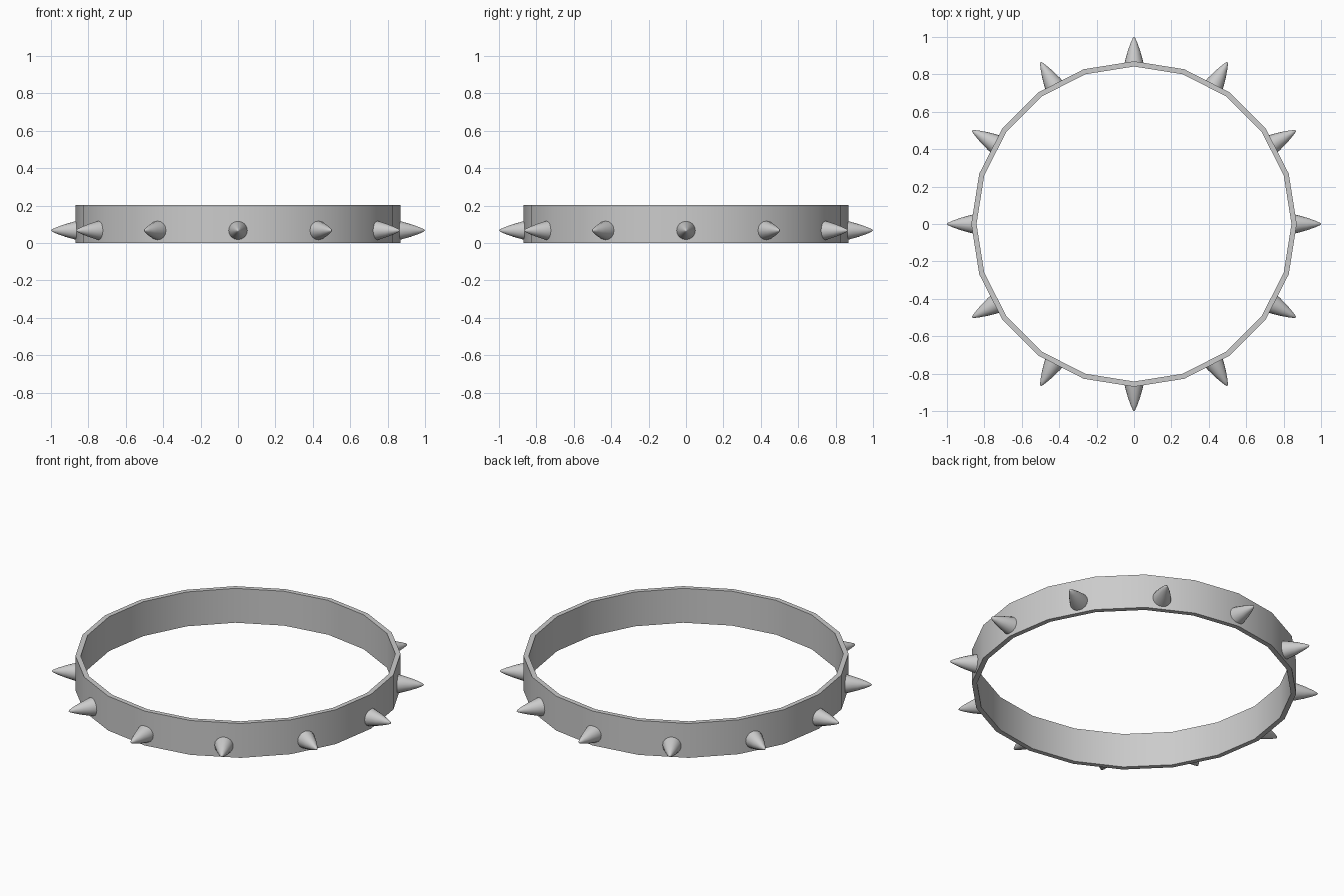
import bpy
import bmesh
from math import cos, sin, pi
from mathutils import Matrix, Vector

cube = bpy.data.objects.get("Cube")
if cube:
    bpy.data.objects.remove(cube)

metal = bpy.data.materials.new("grey metal")
metal.use_nodes = True
GREY = (0.6, 0.6, 0.6, 1)
metal.diffuse_color = GREY
metal.node_tree.nodes["Principled BSDF"].inputs["Base Color"].default_value = GREY


def lathe(name, profile, sides, closed):
    """Revolve (radius, height) points about z; a zero radius makes a tip."""
    bm = bmesh.new()
    rings = []
    for r, z in profile:
        count = sides if r > 0 else 1
        rings.append([bm.verts.new((r * cos(2 * pi * i / sides), r * sin(2 * pi * i / sides), z))
                      for i in range(count)])
    pairs = list(zip(rings, rings[1:]))
    if closed:
        pairs.append((rings[-1], rings[0]))
    else:
        bm.faces.new(rings[0])
    for a, b in pairs:
        for i in range(sides):
            j = (i + 1) % sides
            if len(b) == 1:
                bm.faces.new((a[i], a[j], b[0]))
            else:
                bm.faces.new((a[i], a[j], b[j], b[i]))
    bmesh.ops.recalc_face_normals(bm, faces=bm.faces)
    mesh = bpy.data.meshes.new(name)
    bm.to_mesh(mesh)
    bm.free()
    mesh.materials.append(metal)
    obj = bpy.data.objects.new(name, mesh)
    bpy.context.collection.objects.link(obj)
    bpy.ops.object.select_all(action="DESELECT")
    obj.select_set(True)
    bpy.context.view_layer.objects.active = obj
    bpy.ops.object.shade_smooth_by_angle(angle=pi / 4)
    return obj


# Thin band with twenty sides
lathe("band", [(0.87, 0), (0.87, 0.203), (0.842, 0.203), (0.842, 0)], 20, True)

# Twelve slightly rounded spikes pointing outward, seated in the band
spike_profile = [(0.052, 0), (0.048, 0.02), (0.034, 0.07), (0.018, 0.115), (0.007, 0.14), (0, 0.147)]
for n in range(12):
    angle = n * pi / 6
    spike = lathe(f"spike_{n + 1}", spike_profile, 16, False)
    spike.matrix_world = (Matrix.Rotation(angle, 4, "Z")
                          @ Matrix.Translation(Vector((0.853, 0, 0.067)))
                          @ Matrix.Rotation(pi / 2, 4, "Y"))
